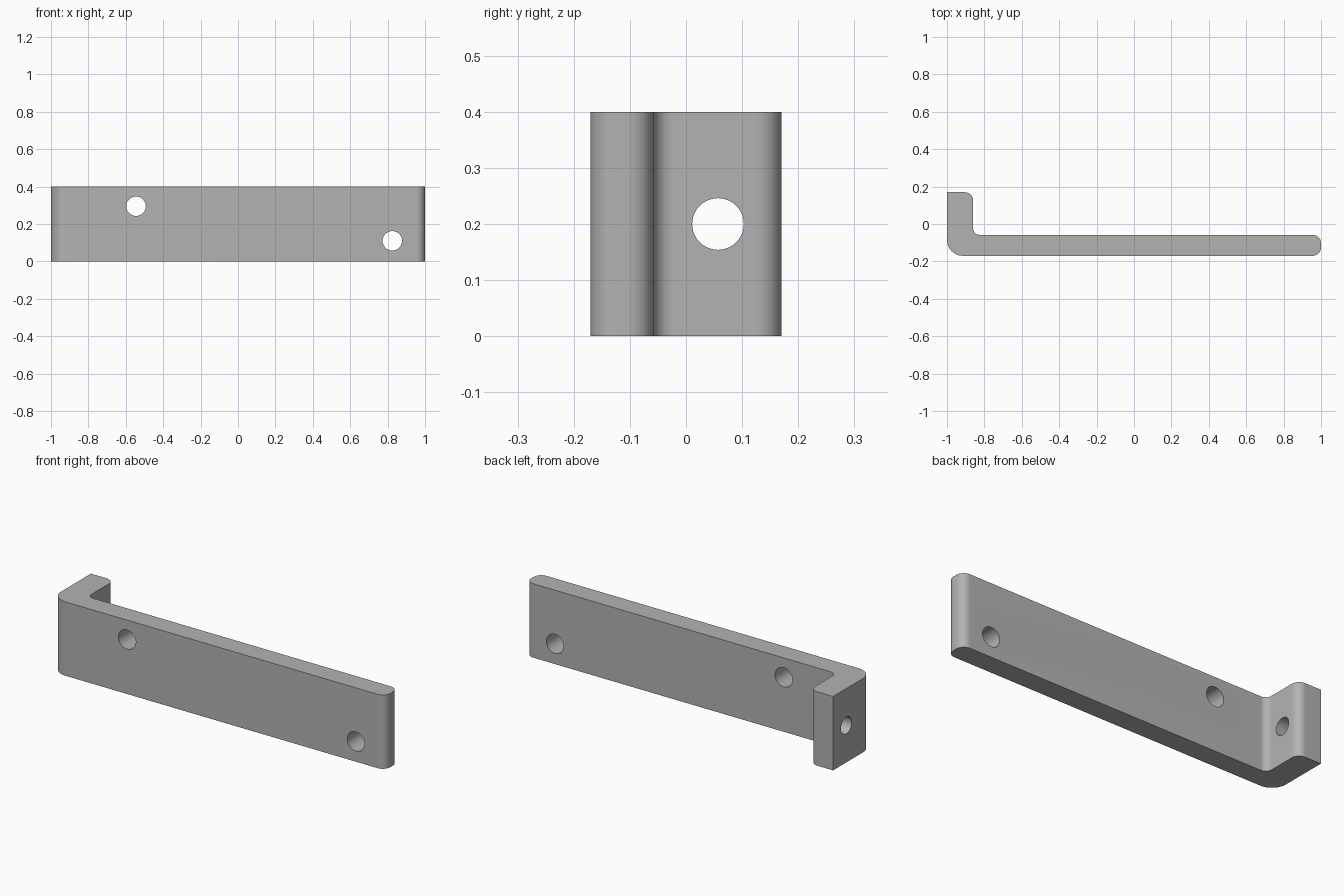
import bpy
import math
from mathutils import Vector

HEIGHT = 0.4

if "Cube" in bpy.data.objects:
    bpy.data.objects.remove(bpy.data.objects["Cube"], do_unlink=True)

grey = bpy.data.materials.new("plain grey")
grey.use_nodes = True
colour = (0.45, 0.45, 0.45, 1)
grey.diffuse_color = colour
grey.node_tree.nodes["Principled BSDF"].inputs["Base Color"].default_value = colour


def rounded_outline(corners, steps=12):
    """Turn (x, y, radius) right-angle corners into a filleted outline."""
    points = []
    for i, (x, y, r) in enumerate(corners):
        p = Vector((x, y))
        if r == 0:
            points.append(p)
            continue
        to_prev = (Vector(corners[i - 1][:2]) - p).normalized()
        to_next = (Vector(corners[(i + 1) % len(corners)][:2]) - p).normalized()
        centre = p + (to_prev + to_next) * r
        for k in range(steps + 1):
            a = math.pi / 2 * k / steps
            points.append(centre - to_next * r * math.cos(a) - to_prev * r * math.sin(a))
    return points


def extrude_outline(name, outline, height):
    n = len(outline)
    verts = [(p.x, p.y, z) for z in (0, height) for p in outline]
    faces = [tuple(reversed(range(n))), tuple(range(n, 2 * n))]
    faces += [(i, (i + 1) % n, n + (i + 1) % n, n + i) for i in range(n)]
    mesh = bpy.data.meshes.new(name)
    mesh.from_pydata(verts, [], faces)
    obj = bpy.data.objects.new(name, mesh)
    bpy.context.collection.objects.link(obj)
    mesh.materials.append(grey)
    return obj


def drill(obj, centre, radius, rotation):
    """Cut a round hole right through the wall."""
    bpy.ops.mesh.primitive_cylinder_add(vertices=48, radius=radius, depth=0.3,
                                        location=centre, rotation=rotation)
    cutter = bpy.context.object
    cutter.name = "hole_cutter"
    cutter.hide_render = True
    cutter.data.materials.append(grey)
    bpy.context.view_layer.objects.active = obj
    cut = obj.modifiers.new("hole", "BOOLEAN")
    cut.operation = "DIFFERENCE"
    cut.solver = "EXACT"
    cut.object = cutter
    bpy.ops.object.modifier_apply(modifier=cut.name)
    bpy.data.objects.remove(cutter, do_unlink=True)


# L-shaped bracket: long bar with a short flange turned back at its right end
bracket = extrude_outline("bracket", rounded_outline([
    (-1, -0.17, 0.085),
    (1, -0.17, 0.045),
    (1, -0.058, 0.045),
    (-0.86, -0.058, 0.035),
    (-0.86, 0.17, 0.045),
    (-1, 0.17, 0),
]), HEIGHT)

# Two holes through the bar, one through the flange
for x, z in ((-0.545, 0.295), (0.825, 0.11)):
    drill(bracket, (x, -0.114, z), 0.052, (math.pi / 2, 0, 0))
drill(bracket, (-0.93, 0.057, HEIGHT / 2), 0.046, (0, math.pi / 2, 0))

# Smooth rounds and bores, crisp rims
bpy.ops.object.select_all(action="DESELECT")
bracket.select_set(True)
bpy.context.view_layer.objects.active = bracket
bpy.ops.object.shade_smooth_by_angle(angle=math.radians(30))
